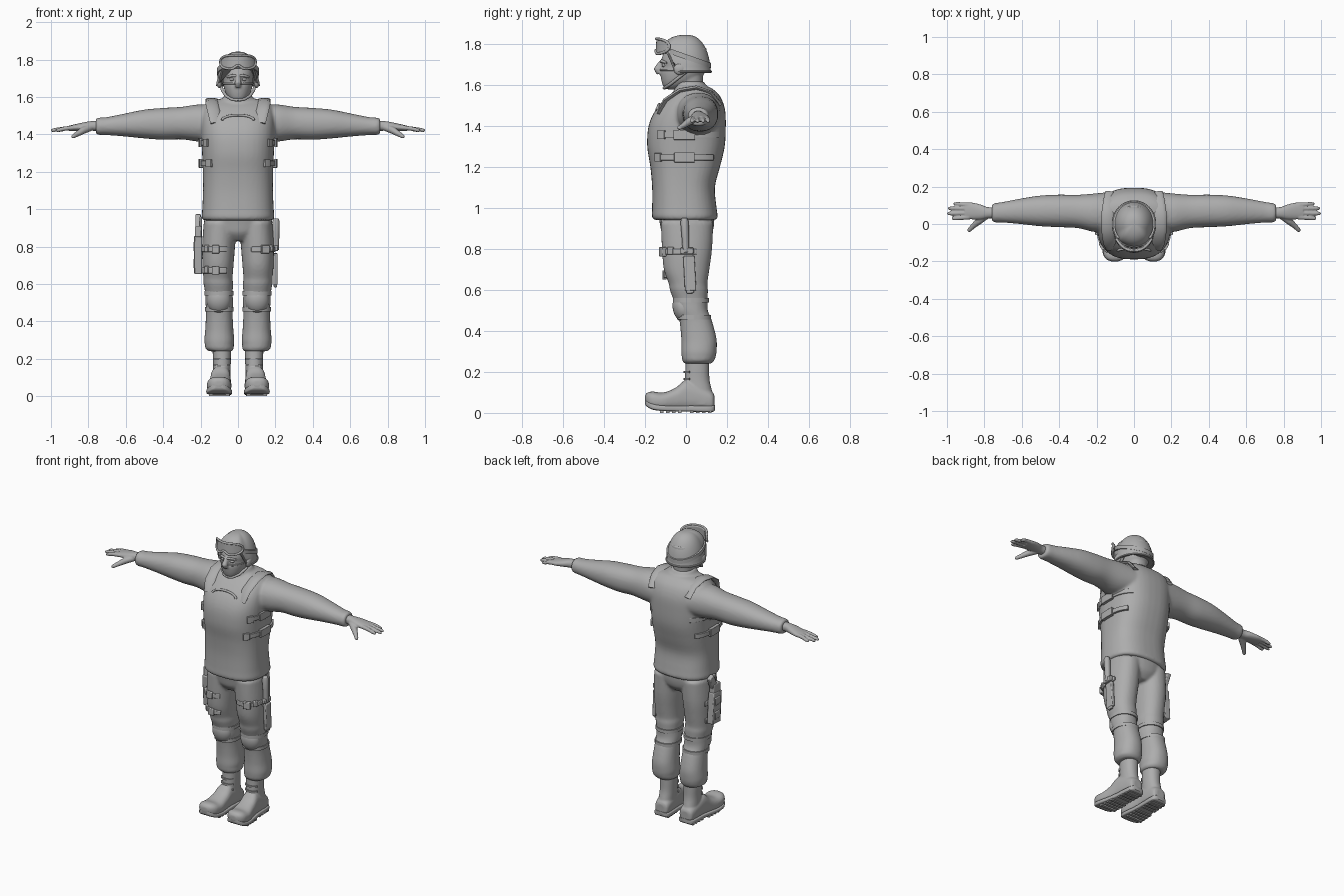
import bpy, bmesh, math
from mathutils import Vector, Matrix

grey = bpy.data.materials.new("mid grey")
grey.diffuse_color = (0.42, 0.42, 0.42, 1)


def finish(name, bm, mirror=False, voxel=0, smooth=0, bevel=0, solid=0):
    bmesh.ops.recalc_face_normals(bm, faces=bm.faces)
    me = bpy.data.meshes.new(name)
    bm.to_mesh(me)
    bm.free()
    me.materials.append(grey)
    ob = bpy.data.objects.new(name, me)
    bpy.context.collection.objects.link(ob)
    bpy.context.view_layer.objects.active = ob
    ob.select_set(True)
    bpy.ops.object.shade_smooth_by_angle(angle=math.radians(40))
    ob.select_set(False)
    if mirror:
        ob.modifiers.new("mirror", "MIRROR").use_mirror_merge = False
    if solid:
        ob.modifiers.new("solid", "SOLIDIFY").thickness = solid
    if voxel:
        m = ob.modifiers.new("fuse", "REMESH")
        m.mode, m.voxel_size, m.use_smooth_shade = "VOXEL", voxel, True
    if smooth:
        m = ob.modifiers.new("soften", "SMOOTH")
        m.factor, m.iterations = 0.5, smooth
    if bevel:
        m = ob.modifiers.new("bevel", "BEVEL")
        m.width, m.segments = bevel, 2
    return ob


def skin(bm, rings):
    vs = [[bm.verts.new(p) for p in r] for r in rings]
    n = len(vs[0])
    for a, b in zip(vs, vs[1:]):
        for i in range(n):
            bm.faces.new((a[i], a[(i + 1) % n], b[(i + 1) % n], b[i]))
    bm.faces.new(vs[0])
    bm.faces.new(vs[-1])


def oval(a, rx, ry, p):
    c, s = math.cos(a), math.sin(a)
    return (math.copysign(abs(c) ** (2 / p), c) * rx, math.copysign(abs(s) ** (2 / p), s) * ry)


def loft(bm, keys, axis="z", p=2.2, n=40, sub=4):
    """Smooth loft through keys (position, centre u, centre v, radius u, radius v)."""
    order = {"z": (1, 2, 0), "x": (0, 1, 2), "y": (1, 0, 2)}[axis]
    k = [Vector(q) for q in keys]
    k = [k[0]] + k + [k[-1]]
    rows = []
    for i in range(1, len(k) - 2):
        a, b, c, d = k[i - 1:i + 3]
        for j in range(sub):
            t = j / sub
            rows.append(0.5 * (2 * b + (c - a) * t + (2 * a - 5 * b + 4 * c - d) * t * t
                               + (3 * b - a - 3 * c + d) * t ** 3))
    rows.append(k[-1])
    rings = []
    for w, cu, cv, ru, rv in rows:
        ring = []
        for i in range(n):
            u, v = oval(math.tau * i / n, ru, rv, p)
            q = (w, cu + u, cv + v)
            ring.append(tuple(q[o] for o in order))
        rings.append(ring)
    skin(bm, rings)


def tube(bm, pts, radii, flat=1.0, n=12, up=(0, 0, 1)):
    pts = [Vector(q) for q in pts]
    rings = []
    for i, q in enumerate(pts):
        t = (pts[min(i + 1, len(pts) - 1)] - pts[max(i - 1, 0)]).normalized()
        s = t.cross(Vector(up)).normalized()
        w = s.cross(t)
        r = radii[i] if isinstance(radii, (list, tuple)) else radii
        rings.append([q + s * math.cos(math.tau * j / n) * r
                      + w * math.sin(math.tau * j / n) * r * flat for j in range(n)])
    skin(bm, rings)


def band(bm, cx, cy, z, rx, ry, a0, a1, h, t=0.007, p=2.2, tilt=0.0, n=28):
    """Flat strap wrapped round an oval between two angles."""
    rings = []
    for i in range(n + 1):
        a = math.radians(a0 + (a1 - a0) * i / n)
        ring = []
        for d, e in ((-t, -h), (t, -h), (t, h), (-t, h)):
            x, y = oval(a, rx + d, ry + d, p)
            ring.append((cx + x, cy + y, z + e + tilt * y))
        rings.append(ring)
    skin(bm, rings)


def box(bm, c, size, rx=0, rz=0):
    m = Matrix.Translation(c) @ Matrix.Rotation(math.radians(rz), 4, "Z") @ Matrix.Rotation(math.radians(rx), 4, "X")
    bmesh.ops.create_cube(bm, size=1, matrix=m @ Matrix.Diagonal((*size, 1)))


def ball(bm, c, r, rx=0):
    m = Matrix.Translation(c) @ Matrix.Rotation(math.radians(rx), 4, "X") @ Matrix.Diagonal((*r, 1))
    bmesh.ops.create_uvsphere(bm, u_segments=28, v_segments=18, radius=1, matrix=m)


# Jacket: torso, sleeves and collar fused
bm = bmesh.new()
loft(bm, [(.94, 0, -.005, .183, .148), (.955, 0, -.006, .194, .16), (1.0, 0, -.008, .191, .157),
          (1.1, 0, -.012, .187, .153), (1.2, 0, -.004, .188, .17), (1.3, 0, 0, .192, .189),
          (1.4, 0, .006, .198, .188), (1.48, 0, .022, .198, .168), (1.54, 0, .038, .185, .13),
          (1.575, 0, .045, .155, .09), (1.59, 0, .04, .09, .07)], p=2.6)
for s in (1, -1):
    loft(bm, [(s * .1, .07, 1.455, .105, .09), (s * .2, .06, 1.46, .104, .1), (s * .3, .067, 1.46, .089, .087),
              (s * .4, .07, 1.456, .087, .085), (s * .5, .07, 1.455, .082, .077), (s * .6, .068, 1.45, .069, .062),
              (s * .7, .063, 1.444, .055, .048), (s * .745, .06, 1.443, .051, .046),
              (s * .76, .06, 1.443, .044, .04)], axis="x")
loft(bm, [(1.54, 0, .03, .1, .09), (1.59, 0, .022, .082, .078), (1.615, 0, .018, .07, .07)])
finish("jacket", bm, voxel=.009, smooth=4)

# Vest shoulder straps and neckline edge
bm = bmesh.new()
tube(bm, [(.115, -.128, 1.46), (.13, -.1, 1.525), (.14, -.03, 1.572), (.14, .05, 1.585), (.13, .12, 1.56),
          (.12, .165, 1.5)], .035, flat=.3, up=(0, -.2, 1))
finish("vest_shoulder_strap", bm, mirror=True)
bm = bmesh.new()
tube(bm, [(.085 * math.sin(a), -.143 + .012 * math.cos(a), 1.475 + .028 * math.cos(a))
          for a in [math.pi * (i / 12 - .5) for i in range(13)]], .007)
finish("vest_neckline", bm)

# Side straps and buckles
bm = bmesh.new()
for z, a0, a1, ry in ((1.355, -38, 52, .188), (1.245, -48, 42, .178)):
    band(bm, 0, 0, z, .194, ry, a0, a1, .014, p=2.6)
    band(bm, 0, 0, z, .2, ry + .005, -12, 8, .024, t=.01, p=2.6)
    band(bm, 0, 0, z, .197, ry + .004, a0 - 2, a0 + 12, .021, t=.008, p=2.6)
finish("vest_side_strap", bm, mirror=True, bevel=.003)

# Hands with four fingers and a thumb
bm = bmesh.new()
loft(bm, [(.72, .06, 1.445, .03, .028), (.78, .06, 1.445, .03, .026), (.82, .064, 1.442, .04, .023),
          (.87, .07, 1.436, .045, .018), (.905, .071, 1.432, .042, .014)], axis="x")
for y, tip, y2 in ((.036, .975, .03), (.059, 1.0, .056), (.082, .995, .084), (.102, .965, .108)):
    tube(bm, [(.88, y, 1.436), (.925, (y + y2) / 2, 1.431), (tip - .02, y2, 1.424), (tip - .004, y2, 1.42),
              (tip, y2, 1.419)], [.0125, .0115, .0105, .008, .004])
tube(bm, [(.79, .045, 1.437), (.83, .015, 1.42), (.862, -.013, 1.4), (.882, -.034, 1.388), (.888, -.04, 1.385)],
     [.02, .019, .014, .011, .005])
finish("hand", bm, mirror=True, voxel=.0045, smooth=2)

# Trousers: pelvis and legs fused
bm = bmesh.new()
loft(bm, [(.83, 0, .005, .07, .085), (.87, 0, .005, .14, .12), (.92, 0, .005, .178, .132), (.98, 0, 0, .178, .138)])
for s in (1, -1):
    loft(bm, [(.93, s * .096, .005, .087, .128), (.8, s * .104, .005, .088, .122), (.7, s * .107, .003, .083, .111),
              (.63, s * .107, .01, .078, .094), (.6, s * .105, .014, .079, .093), (.55, s * .102, .022, .073, .083),
              (.5, s * .1, .03, .074, .076), (.45, s * .1, .047, .071, .079), (.36, s * .1, .063, .075, .086),
              (.3, s * .1, .063, .08, .086), (.275, s * .1, .062, .077, .083), (.255, s * .098, .06, .076, .078),
              (.24, s * .094, .058, .06, .066)])
finish("trousers", bm, voxel=.009, smooth=3)

# Knee pads with straps behind
bm = bmesh.new()
ball(bm, (.102, -.014, .51), (.064, .05, .073), rx=14)
band(bm, .101, .024, .55, .073, .083, 0, 360, .011, t=.005)
band(bm, .1, .04, .465, .071, .078, 0, 360, .011, t=.005)
finish("knee_pad", bm, mirror=True)

# Boots: shaft and foot fused, rubber sole with lugs
bm = bmesh.new()
loft(bm, [(.04, .09, .07, .05, .066), (.1, .088, .062, .047, .066), (.16, .086, .055, .047, .06),
          (.22, .086, .055, .049, .058), (.27, .086, .055, .05, .058)])
loft(bm, [(.138, .088, .055, .025, .03), (.125, .088, .058, .046, .046), (.06, .09, .075, .052, .062),
          (0, .093, .085, .053, .075), (-.05, .096, .067, .057, .056), (-.11, .1, .056, .065, .043),
          (-.16, .102, .061, .062, .043), (-.188, .103, .066, .045, .033), (-.2, .103, .068, .02, .016)], axis="y", p=2.6)
finish("boot", bm, mirror=True, voxel=.006, smooth=2)
bm = bmesh.new()
loft(bm, [(.142, .088, .026, .03, .013), (.12, .088, .02, .052, .016), (.02, .092, .021, .055, .015),
          (-.04, .096, .021, .06, .014), (-.11, .1, .023, .069, .014), (-.16, .102, .03, .064, .015),
          (-.19, .103, .044, .042, .014), (-.199, .103, .052, .02, .01)], axis="y", p=5)
for i in range(9):
    if i != 4:
        y = .115 - i * .029
        box(bm, (.09 + i * .0014, y, .008), (.095 if i < 5 else .11, .017, .016))
finish("boot_sole", bm, mirror=True)
bm = bmesh.new()
for i in range(4):
    band(bm, .087, .056, .1 + i * .033, .05, .062, 215, 325, .005, t=.005)
finish("boot_laces", bm, mirror=True)

# Head and masked face
bm = bmesh.new()
loft(bm, [(1.54, 0, .025, .065, .065), (1.6, 0, .018, .06, .064), (1.66, 0, .015, .065, .07)])
loft(bm, [(1.577, 0, -.07, .022, .025), (1.59, 0, -.06, .045, .05), (1.62, 0, -.035, .066, .085),
          (1.66, 0, -.015, .078, .11), (1.685, 0, -.01, .08, .108), (1.72, 0, -.008, .083, .112),
          (1.78, 0, 0, .08, .1)])
tube(bm, [(0, -.1, 1.73), (0, -.122, 1.705), (0, -.14, 1.675), (0, -.128, 1.655)], [.01, .013, .019, .016],
     up=(0, 1, 0))
finish("face", bm, voxel=.006, smooth=3)
bm = bmesh.new()
ball(bm, (.032, -.106, 1.694), (.014, .012, .009))
tube(bm, [(.006, -.122, 1.712), (.03, -.118, 1.714), (.058, -.094, 1.706)], [.006, .008, .005])
finish("eye_and_brow", bm, mirror=True)
bm = bmesh.new()
band(bm, 0, -.013, 1.672, .078, .111, 185, 355, .005, t=.005)
finish("mask_edge", bm, bevel=.002)

# Helmet dome, open over the face
def rim(a):
    t = min(max((-math.sin(a) - .35) / .45, 0), 1)
    return 1.66 + .095 * t * t * (3 - 2 * t)


bm = bmesh.new()
rings = []
for i in range(19):
    q = math.pi / 2 * i / 18
    ring = []
    for j in range(56):
        a = math.tau * j / 56
        r = max(math.cos(q), .01) ** .8
        zb = rim(a)
        flare = 1.03 if i == 0 else 1.0
        ring.append((.112 * r * flare * math.cos(a), .12 * r * flare * math.sin(a),
                     zb + (1.842 - zb) * math.sin(q) ** 1.05))
    rings.append(ring)
skin(bm, rings)
finish("helmet", bm)
bm = bmesh.new()
loop = [(.113 * math.cos(a), .121 * math.sin(a), rim(a) + .003) for a in [math.tau * i / 56 for i in range(57)]]
tube(bm, loop, .006, n=8)
finish("helmet_rim", bm)
bm = bmesh.new()
tube(bm, [(.092, .01, 1.67), (.084, -.035, 1.635), (.062, -.075, 1.603), (.03, -.1, 1.586), (0, -.106, 1.583)], .008)
ball(bm, (.1, -.03, 1.675), (.014, .03, .028))
finish("chin_strap", bm, mirror=True)

# Goggles on the helmet front, with strap
def goggle(u, v):
    a = u * 1.0
    h = .037 * (1 - abs(u) ** 3.5) ** .5
    z = v * h
    if v < 0:
        z += -v * .02 * math.exp(-(u / .18) ** 2)
    r = 1 - .35 * z
    return Vector((.112 * math.sin(a) * r, -.142 * math.cos(a) * r - .004, 1.786 + z))


bm = bmesh.new()
cells = [[bm.verts.new(goggle(-.99 + 1.98 * i / 32, -1 + j / 4)) for j in range(9)] for i in range(33)]
for p, q in zip(cells, cells[1:]):
    for j in range(8):
        bm.faces.new((p[j], p[j + 1], q[j + 1], q[j]))
finish("goggle_lens", bm, solid=.012)
bm = bmesh.new()
us = [math.sin(math.pi * (i / 40 - .5)) * .995 for i in range(41)]
edge = [goggle(u, 1) for u in us] + [goggle(u, -1) for u in reversed(us)]
for p, q in zip(edge, edge[1:] + edge[:1]):
    if (p - q).length > 1e-5:
        tube(bm, [p, q], .0075, n=8, up=(0, 1, .01))
finish("goggle_frame", bm, voxel=.003, smooth=3)
bm = bmesh.new()
band(bm, 0, 0, 1.735, .108, .117, -40, 220, .013, t=.005, p=2, tilt=-.35)
finish("goggle_strap", bm)

# Holster and thigh straps on one leg
bm = bmesh.new()
box(bm, (-.213, .01, .755), (.042, .085, .2), rx=4)
box(bm, (-.213, .005, .87), (.034, .07, .08))
box(bm, (-.213, .035, .925), (.028, .045, .09), rx=-25)
box(bm, (-.2, .005, .9), (.014, .045, .12))
box(bm, (-.234, .01, .8), (.01, .06, .05))
box(bm, (-.234, .01, .71), (.01, .06, .05))
finish("holster", bm, bevel=.007)
bm = bmesh.new()
for z, ry in ((.785, .12), (.672, .106)):
    band(bm, -.106, .005, z, .086, ry, 150, 300, .015)
    box(bm, (-.12, -ry + .002, z), (.04, .022, .045))
    box(bm, (-.165, -ry + .028, z + .004), (.026, .022, .038), rz=-35)
finish("holster_strap", bm, bevel=.004)

# Knife sheath and strap on the other leg
bm = bmesh.new()
box(bm, (.2, .018, .68), (.022, .055, .17), rx=3)
box(bm, (.2, .02, .6), (.018, .036, .035), rx=3)
box(bm, (.203, .005, .79), (.024, .066, .03))
tube(bm, [(.203, 0, .78), (.203, -.003, .86), (.203, -.007, .93), (.203, -.008, .95)], [.016, .018, .02, .014], up=(1, 0, 0))
finish("knife_sheath", bm, bevel=.005)
bm = bmesh.new()
band(bm, .105, .005, .785, .088, .121, -110, 20, .014)
box(bm, (.145, -.113, .785), (.045, .026, .045), rz=20)
box(bm, (.178, -.075, .79), (.022, .03, .036), rz=-30)
finish("sheath_strap", bm, bevel=.004)
